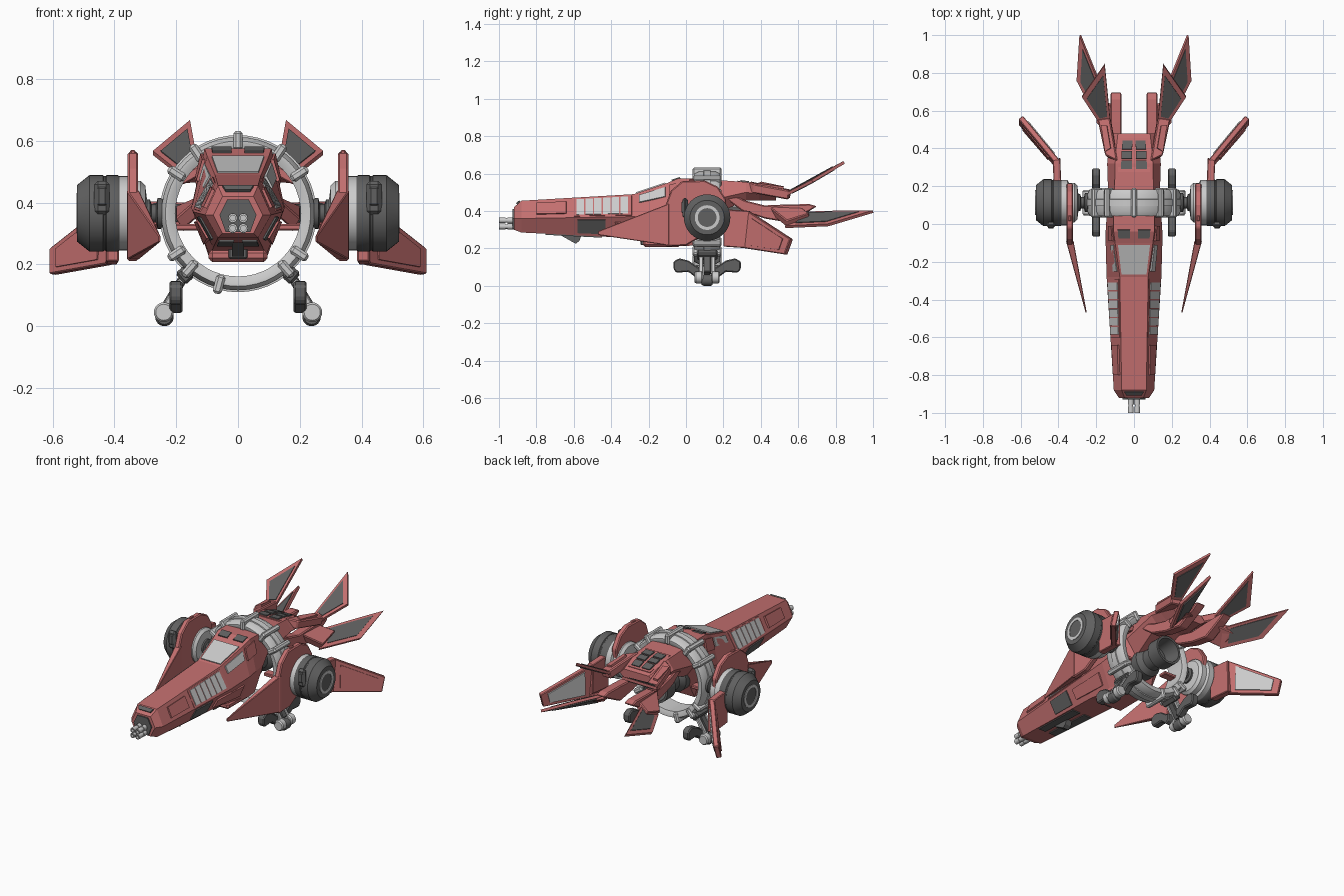
import bpy, bmesh, math
from mathutils import Vector, Matrix

if "Cube" in bpy.data.objects:
    bpy.data.objects.remove(bpy.data.objects["Cube"])

def mat(name, c):
    m = bpy.data.materials.new(name)
    m.diffuse_color = (*c, 1)
    m.use_nodes = True
    m.node_tree.nodes["Principled BSDF"].inputs["Base Color"].default_value = m.diffuse_color
    return m
RED = mat("red_paint", (0.55, 0.16, 0.16))
DARK = mat("dark_metal", (0.12, 0.12, 0.12))
GREY = None

def finish(name, bm, m, mirror=True, bevel=0, smooth=False):
    bmesh.ops.recalc_face_normals(bm, faces=bm.faces)
    me = bpy.data.meshes.new(name)
    bm.to_mesh(me)
    bm.free()
    ob = bpy.data.objects.new(name, me)
    bpy.context.collection.objects.link(ob)
    if m:
        me.materials.append(m)
    if smooth:
        me.shade_smooth()
        me.set_sharp_from_angle(angle=math.radians(30))
    if bevel:
        b = ob.modifiers.new("bevel", 'BEVEL')
        b.width, b.segments = bevel, 1
    if mirror:
        ob.modifiers.new("mirror", 'MIRROR').use_mirror_merge = False
    return ob

def loft(name, rings, m, mirror=True, bevel=0, caps=True, loop=False, smooth=False):
    bm = bmesh.new()
    vs = [[bm.verts.new(p) for p in r] for r in rings]
    n = len(vs[0])
    for a, b in zip(vs, vs[1:] + (vs[:1] if loop else [])):
        for i in range(n):
            bm.faces.new((a[i], a[(i+1) % n], b[(i+1) % n], b[i]))
    if caps and not loop:
        bm.faces.new(vs[0])
        bm.faces.new(vs[-1])
    return finish(name, bm, m, mirror, bevel, smooth)

def slab(name, pts, t, m, off=(0, 0, 0), mirror=True, bevel=0):
    p = [Vector(q) + Vector(off) for q in pts]
    n = Vector()
    for i in range(len(p)):
        n += p[i].cross(p[(i+1) % len(p)])
    n = n.normalized() * t / 2
    return loft(name, [[q - n for q in p], [q + n for q in p]], m, mirror, bevel)

def shrink(pts, s):
    c = sum((Vector(p) for p in pts), Vector()) / len(pts)
    return [c + (Vector(p) - c) * s for p in pts]

def prism(name, yz, x0, x1, m, bevel=0):
    return loft(name, [[(x, y, z) for y, z in yz] for x in (x0, x1)], m, True, bevel)

def lathe(name, prof, axis, c, m, mirror=True, steps=40, loop=False):
    def pt(r, h, a):
        u, v = max(r, 0.001) * math.cos(a), max(r, 0.001) * math.sin(a)
        return Vector(c) + Vector((h, u, v) if axis == 'x' else (u, h, v))
    rings = [[pt(r, h, 2*math.pi*k/steps) for k in range(steps)] for r, h in prof]
    return loft(name, rings, m, mirror, 0, True, loop, True)

def box(name, c, size, m, rot=0, mirror=True, bevel=0.004):
    bm = bmesh.new()
    bmesh.ops.create_cube(bm, size=1)
    M = Matrix.Translation(c) @ Matrix.Rotation(rot, 4, 'Y') @ Matrix.Diagonal((*size, 1))
    bmesh.ops.transform(bm, matrix=M, verts=bm.verts)
    return finish(name, bm, m, mirror, bevel)

# Hull stations: y, top half width, top z, side half width, side z, bottom half width, bottom z
ST = [(-.92, .05, .42, .08, .36, .05, .30), (-.88, .065, .455, .107, .36, .065, .285),
      (-.28, .075, .49, .145, .37, .08, .255), (-.1, .10, .55, .15, .38, .09, .225),
      (-.04, .108, .575, .15, .39, .09, .212), (.04, .108, .575, .145, .40, .085, .215),
      (.1, .105, .57, .135, .45, .07, .36), (.32, .10, .555, .142, .50, .10, .455),
      (.39, .095, .54, .135, .49, .09, .455), (.48, .085, .51, .115, .48, .08, .455)]
loft("fuselage", [[(a, y, b), (c, y, d), (e, y, f), (-e, y, f), (-c, y, d), (-a, y, b)]
                  for y, a, b, c, d, e, f in ST], RED, mirror=False)

def half(y):
    for p, q in zip(ST, ST[1:]):
        if p[0] <= y <= q[0]:
            k = (y - p[0]) / (q[0] - p[0])
            a, b, c, d, e, f = [u + (v - u) * k for u, v in zip(p[1:], q[1:])]
            return [Vector(v) for v in ((0, y, b), (a, y, b), (c, y, d), (e, y, f), (0, y, f))]

def panel(name, y0, y1, face, t0, t1, m, t=.012):
    A, B = half(y0), half(y1)
    f = lambda R, k: R[face].lerp(R[face+1], k)
    return slab(name, [f(A, t0), f(A, t1), f(B, t1), f(B, t0)], t, m)

# Hull panels: canopy, side windows, vents
panel("windshield", -.265, -.11, 0, 0, .86, GREY)
panel("canopy_side_window", -.25, -.11, 1, .12, .42, GREY)
panel("side_window_frame", -.60, -.29, 1, .06, .94, RED, .008)
for i in range(6):
    panel("side_window_slat", -.585 + i*.047, -.545 + i*.047, 1, .12, .88, GREY, .016)
panel("lower_side_vent", -.58, -.43, 2, .12, .85, DARK)
panel("nose_cheek_panel", -.80, -.64, 1, .2, .8, RED, .02)
panel("lower_cheek_panel", -.38, -.14, 2, .25, .75, RED, .02)
panel("belly_vent", -.75, -.45, 3, .1, .8, DARK)
panel("shoulder_panel", -.09, -.01, 1, .1, .5, RED, .02)
panel("roof_hatch", -.075, -.03, 0, .2, .8, DARK, .014)
panel("tail_vent_frame", .275, .455, 0, 0, .85, RED, .008)
for y0, y1 in ((.29, .335), (.345, .385), (.395, .44)):
    panel("tail_vent", y0, y1, 0, .1, .68, DARK, .016)
box("belly_intake", (0, -.13, .228), (.19, .20, .04), RED, mirror=False, bevel=.012)
box("belly_intake_grille", (0, -.232, .235), (.06, .02, .035), DARK, mirror=False)
prism("chin_sensor", [(-.67, .27), (-.59, .225), (-.57, .24), (-.56, .27)], -.02, .02, DARK)

# Nose face and guns
slab("nose_plate", [(.035, -.922, .41), (.06, -.922, .36), (.04, -.922, .305),
     (-.04, -.922, .305), (-.06, -.922, .36), (-.035, -.922, .41)], .012, DARK, mirror=False)
slab("nose_top_window", [(-.04, -.905, .437), (.04, -.905, .437), (.05, -.888, .452), (-.05, -.888, .452)],
     .012, DARK, mirror=False)
for z in (.317, .35):
    lathe("gun_barrel", [(.016, -.92), (.016, -.955), (.012, -.955), (.012, -.965), (.015, -.965),
          (.015, -1), (.009, -1), (.009, -.98), (0, -.98)], 'y', (.017, 0, z), GREY, steps=16)

# Main thruster
lathe("main_thruster", [(0, 0), (.085, 0), (.085, .12), (.062, .15), (.062, .2), (.085, .22),
      (.085, .30), (.072, .30), (.06, .2), (0, .2)], 'y', (0, 0, .34), DARK, mirror=False)

# Ring with clamps
C = Vector((0, .113, .364))
lathe("ring", [(.203, -.06), (.225, -.07), (.235, -.07), (.248, -.045), (.248, .045), (.235, .07),
      (.225, .07), (.203, .06)], 'y', C, GREY, mirror=False, steps=48, loop=True)
lathe("ring_band", [(.23, -.022), (.254, -.018), (.254, .018), (.23, .022)], 'y', C, GREY,
      mirror=False, steps=48, loop=True)
for a, mir in ((90, False), (56, True), (33, True), (-33, True), (-49, True), (-105, False)):
    r = math.radians(a)
    box("ring_clamp", C + Vector((math.cos(r), 0, math.sin(r))) * .237, (.062, .155, .03),
        GREY, -r, mir, .008)
box("ring_strut", (.17, .10, .32), (.10, .05, .02), RED)
box("upper_ring_strut", (.15, .113, .49), (.08, .06, .03), RED, .5)

# Side engines, axle along x
E = (0, .113, .365)
lathe("axle", [(.035, .23), (.05, .245), (.05, .26), (.03, .265), (.03, .28), (.045, .285), (.045, .32)],
      'x', E, DARK, steps=24)
lathe("engine_hub", [(.05, .295), (.09, .30), (.105, .315), (.105, .345), (.12, .352), (.12, .385)], 'x', E, GREY)
lathe("engine_drum", [(.10, .378), (.12, .383), (.124, .39), (.124, .425), (.121, .428), (.121, .434),
      (.124, .437), (.124, .48), (.092, .52), (.066, .52)], 'x', E, DARK)
lathe("engine_cap_ring", [(.066, .51), (.066, .523), (.05, .523), (.05, .51)], 'x', E, GREY, loop=True)
lathe("engine_cap", [(.05, .50), (.05, .517), (0, .517)], 'x', E, DARK)
box("engine_front_box", (.44, -.005, .415), (.05, .03, .11), DARK, bevel=.012)
box("engine_box_cover", (.44, -.018, .42), (.03, .014, .06), DARK, bevel=.005)

# Pylon plates with swept forward blades
prism("pylon_plate", [(-.11, .21), (0, .215), (.06, .25), (.2, .33), (.215, .46), (.17, .53), (.10, .563),
      (-.02, .56), (-.08, .51), (-.11, .43)], .323, .357, RED, .006)
box("pylon_nub", (.34, .03, .56), (.018, .03, .02), RED)
loft("forward_blade", [[(.32, -.09, .44), (.36, -.09, .44), (.36, -.09, .215), (.32, -.09, .215)],
     [(.25, -.47, .292), (.256, -.47, .292), (.256, -.47, .272), (.25, -.47, .272)]], RED, bevel=.003)

# Rear outboard wings
loft("wing_root", [[(.385, .20, .41), (.425, .20, .41), (.425, .20, .21), (.385, .20, .21)],
     [(.39, .345, .40), (.43, .34, .40), (.43, .34, .20), (.39, .35, .20)]], RED, bevel=.004)
W = [(.41, .335, .40), (.60, .565, .25), (.60, .535, .167), (.415, .32, .20)]
slab("outboard_wing", W, .03, RED, bevel=.004)
S = shrink(W, .72)
slab("wing_outer_panel", S, .01, RED, (.0125, -.011, 0))
slab("wing_inner_panel", S, .01, GREY, (-.0125, .011, 0))

# Upper tail booms and fins
slab("upper_boom", [(.085, .33, .535), (.15, .36, .52), (.19, .55, .485), (.125, .56, .49)], .05, RED, bevel=.006)
slab("upper_boom_panel", [(.15, .38, .527), (.12, .40, .535), (.14, .52, .51), (.17, .52, .508)], .045, RED)
U = [(.155, .845, .66), (.275, .675, .56), (.18, .53, .485), (.125, .545, .495)]
slab("upper_fin", U, .016, RED)
slab("upper_fin_panel", shrink(U, .72), .024, DARK)

# Lower tail booms and fins
prism("lower_boom", [(.22, .50), (.32, .455), (.42, .43), (.54, .435), (.66, .437), (.70, .425), (.66, .40),
      (.54, .34), (.42, .36), (.3, .40), (.22, .46)], .065, .125, RED, .006)
slab("lower_fin_root", [(.10, .44, .41), (.10, .62, .40), (.19, .66, .37), (.19, .54, .33)], .045, RED, bevel=.005)
L = [(.285, 1.0, .397), (.30, .76, .325), (.18, .53, .315), (.13, .62, .39), (.20, .79, .395)]
slab("lower_fin", L, .016, RED)
slab("lower_fin_panel", shrink(L, .72), .026, DARK)

# Landing legs: strut, side links, claw foot, roller
box("leg_mount", (.172, .113, .165), (.04, .11, .05), DARK, .72, bevel=.008)
for y in (.08, .146):
    box("leg_link", (.208, y, .105), (.022, .022, .14), GREY, -.55)
box("leg_strut", (.205, .113, .11), (.03, .04, .10), DARK, -.55)
claw = [(.03, .055), (.055, .04), (.10, .075), (.165, .07), (.18, .09), (.18, .13), (.15, .147),
        (.10, .135), (.05, .10), (.03, .10)]
for s in (-1, 1):
    prism("claw_foot", [(.113 + s*y, z) for y, z in claw], .18, .222, DARK, .006)
    lathe("foot_roller", [(0, -.022), (.026, -.022), (.032, -.015), (.032, .015), (.026, .022), (0, .022)],
          'y', (.24, .113 + s*.045, .045), GREY, steps=24)
lathe("foot_pad", [(0, -.03), (.024, -.03), (.03, -.02), (.03, .02), (.024, .03), (0, .03)],
      'y', (.238, .113, .03), DARK, steps=24)
